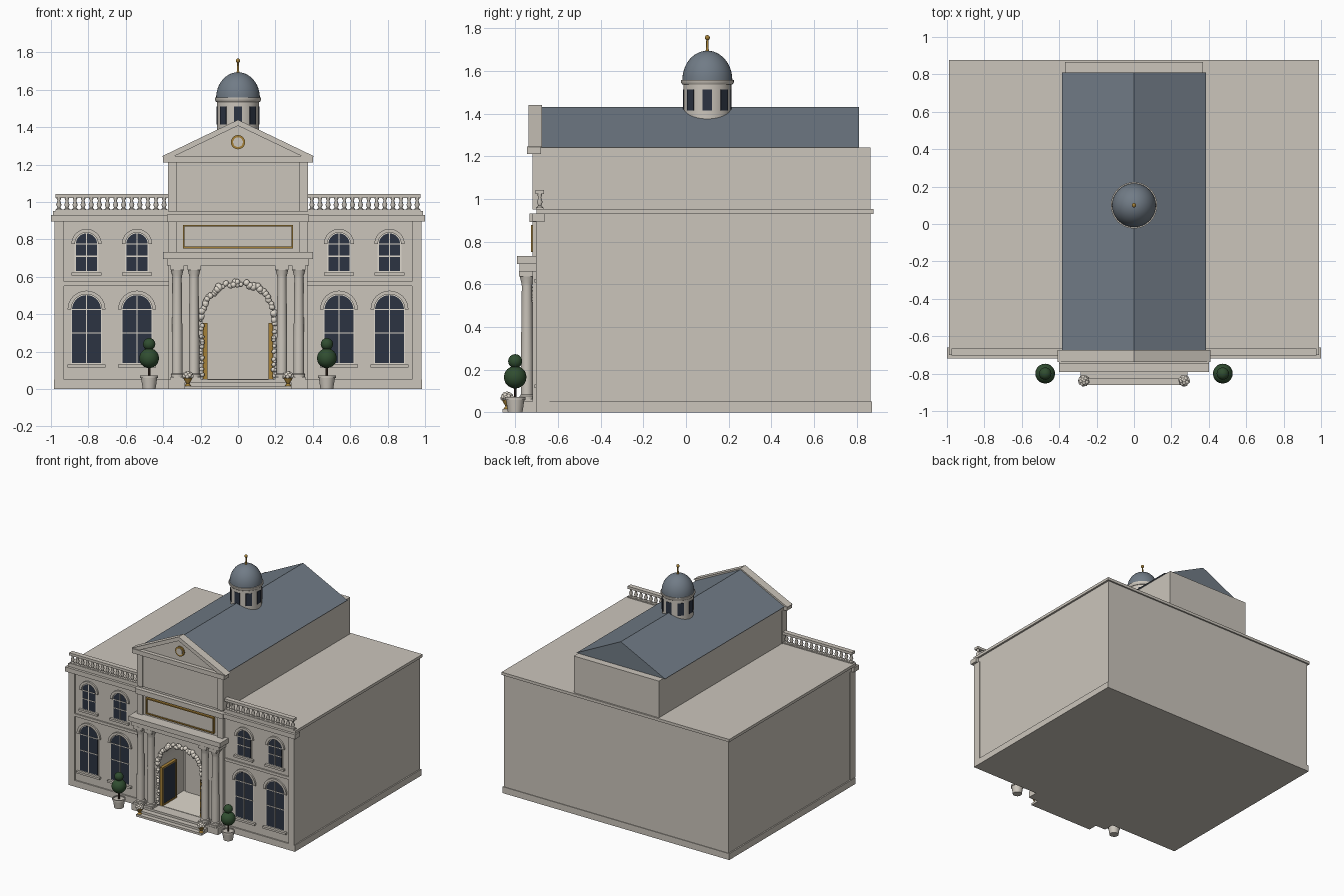
import bpy, bmesh, math, random
from mathutils import Matrix, Vector

random.seed(4)
if "Cube" in bpy.data.objects:
    bpy.data.objects.remove(bpy.data.objects["Cube"], do_unlink=True)


def material(name, *rgb):
    m = bpy.data.materials.new(name)
    m.use_nodes = True
    m.diffuse_color = (*rgb, 1)
    m.node_tree.nodes["Principled BSDF"].inputs["Base Color"].default_value = (*rgb, 1)
    return m


STONE = material("warm stone", 0.60, 0.56, 0.50)
CREAM = material("pale cream", 0.74, 0.69, 0.61)
SLATE = material("slate blue", 0.165, 0.2, 0.24)
GLASS = material("dark glass", 0.025, 0.034, 0.055)
GOLD = material("gold", 0.38, 0.22, 0.04)
GREEN = material("leaf green", 0.03, 0.075, 0.03)
BARK = material("dark bark", 0.05, 0.03, 0.02)


def finish(name, bm, mat, smooth=False):
    bmesh.ops.recalc_face_normals(bm, faces=bm.faces)
    me = bpy.data.meshes.new(name)
    bm.to_mesh(me)
    bm.free()
    me.materials.append(mat)
    if smooth:
        me.shade_smooth()
        me.set_sharp_from_angle(angle=0.7)
    ob = bpy.data.objects.new(name, me)
    bpy.context.collection.objects.link(ob)
    return ob


def box(name, x0, x1, y0, y1, z0, z1, mat=STONE):
    bm = bmesh.new()
    mid = Vector((x0 + x1, y0 + y1, z0 + z1)) / 2
    size = Matrix.Diagonal((abs(x1 - x0), y1 - y0, z1 - z0, 1))
    bmesh.ops.create_cube(bm, size=1, matrix=Matrix.Translation(mid) @ size)
    return finish(name, bm, mat)


def prism(name, pts, y0, y1, mat=STONE):
    # Extrude an x-z outline along y
    bm = bmesh.new()
    face = bm.faces.new([bm.verts.new((x, y0, z)) for x, z in pts])
    new = bmesh.ops.extrude_face_region(bm, geom=[face])["geom"]
    bmesh.ops.translate(bm, vec=(0, y1 - y0, 0),
                        verts=[v for v in new if isinstance(v, bmesh.types.BMVert)])
    return finish(name, bm, mat)


def lathe(name, profile, loc, mat=STONE, sides=24):
    bm = bmesh.new()
    vs = [bm.verts.new((r, 0, z)) for r, z in profile]
    es = [bm.edges.new(p) for p in zip(vs, vs[1:])]
    bmesh.ops.spin(bm, geom=vs + es, axis=(0, 0, 1), cent=(0, 0, 0),
                   angle=math.tau, steps=sides)
    bmesh.ops.remove_doubles(bm, verts=bm.verts, dist=0.0003)
    ob = finish(name, bm, mat, True)
    ob.location = loc
    return ob


def balls(name, items, mat, detail=2):
    bm = bmesh.new()
    for loc, r in items:
        bmesh.ops.create_icosphere(bm, subdivisions=detail, radius=r,
                                   matrix=Matrix.Translation(loc))
    return finish(name, bm, mat, True)


def arc(cx, cz, r, n=20):
    # Half circle from left to right
    return [(cx - r * math.cos(math.pi * i / n), cz + r * math.sin(math.pi * i / n))
            for i in range(n + 1)]


def arched(cx, z0, spring, r):
    return [(cx - r, z0)] + arc(cx, spring, r) + [(cx + r, z0)]


def frame(name, x0, x1, y0, y1, z0, z1, w, mat):
    box(name + "_bottom", x0, x1, y0, y1, z0, z0 + w, mat)
    box(name + "_top", x0, x1, y0, y1, z1 - w, z1, mat)
    box(name + "_left", x1 - w, x1, y0, y1, z0 + w, z1 - w, mat)
    box(name + "_right", x0, x0 + w, y0, y1, z0 + w, z1 - w, mat)


WALL = -0.69

# Main body with arched vestibule
box("plinth", -0.985, 0.985, -0.70, 0.87, 0, 0.05)
body = box("body", -0.975, 0.975, WALL, 0.865, 0.05, 0.93)
cutter = prism("vestibule_cutter", arched(0, 0.04, 0.37, 0.19), -0.8, -0.40)
cutter.hide_render = True
mod = body.modifiers.new("vestibule", "BOOLEAN")
mod.operation, mod.object, mod.solver = "DIFFERENCE", cutter, "EXACT"
bpy.context.view_layer.objects.active = body
bpy.ops.object.modifier_apply(modifier=mod.name)
bpy.data.objects.remove(cutter, do_unlink=True)
box("vestibule_floor", -0.19, 0.19, -0.70, -0.40, 0.049, 0.053, CREAM)
box("inner_wall_panel", -0.17, 0.17, -0.408, -0.399, 0.053, 0.36)
box("flat_roof", -0.99, 0.99, -0.70, 0.877, 0.93, 0.952)
box("front_cornice", -1.0, 1.0, -0.72, -0.66, 0.895, 0.931)
box("centre_cornice", -0.38, 0.38, -0.732, -0.67, 0.892, 0.932)

# Central bay and upper hall
prism("centre_wall", [(-0.37, 0.05), (-0.37, 0.895), (0.37, 0.895), (0.37, 0.05)]
      + arched(0, 0.05, 0.37, 0.19)[::-1], -0.705, WALL)
box("upper_hall", -0.37, 0.37, -0.71, 0.865, 0.95, 1.24)
prism("hall_roof", [(-0.385, 1.24), (0, 1.43), (0.385, 1.24)], -0.68, 0.81, SLATE)
box("pediment_cornice", -0.40, 0.40, -0.745, -0.68, 1.21, 1.245)
prism("pediment_field", [(-0.39, 1.24), (0, 1.425), (0.39, 1.24)], -0.715, -0.675)
prism("pediment_rake", [(-0.41, 1.243), (0, 1.44), (0.41, 1.243),
                        (0.345, 1.243), (0, 1.408), (-0.345, 1.243)], -0.738, -0.675)

# Round medallion in the pediment
for nm, r, d, mat in (("medallion_ring", 0.038, 0.726, GOLD), ("medallion", 0.026, 0.73, STONE)):
    prism(nm, [(r * math.cos(math.tau * i / 28), 1.32 + r * math.sin(math.tau * i / 28))
               for i in range(28)], -d, -0.71, mat)

# Sign panel
box("sign_panel", -0.29, 0.29, -0.718, -0.70, 0.755, 0.875)
frame("sign_frame", -0.295, 0.295, -0.727, -0.70, 0.752, 0.878, 0.009, GOLD)

# Portico and steps
box("portico_floor", -0.375, 0.375, -0.785, WALL, 0, 0.05)
box("upper_step", -0.285, 0.285, -0.825, -0.78, 0, 0.034)
box("lower_step", -0.285, 0.285, -0.86, -0.78, 0, 0.017)
box("entablature", -0.38, 0.38, -0.78, WALL, 0.66, 0.70)
box("entablature_cap", -0.40, 0.40, -0.792, WALL, 0.695, 0.732)

# Windows: width and heights per storey
storeys = (("lower", 0.14, 0.425, 0.077, 0.30, 0.115), ("upper", 0.63, 0.775, 0.057, 0.71, 0.608))
baluster = [(0, 0), (0.015, 0), (0.015, 0.008), (0.008, 0.014), (0.014, 0.03),
            (0.007, 0.052), (0.012, 0.064), (0.012, 0.07), (0, 0.07)]
column = [(0, 0), (0.034, 0), (0.034, 0.015), (0.028, 0.022), (0.028, 0.2), (0.024, 0.53),
          (0.026, 0.545), (0.034, 0.575), (0, 0.575)]

for side, s in (("left", 1), ("right", -1)):
    # Pilasters and string courses
    box(side + "_corner_pilaster", s * 0.93, s * 0.98, -0.703, -0.64, 0.05, 0.895)
    box(side + "_centre_pilaster", s * 0.328, s * 0.372, -0.72, WALL, 0.05, 0.895)
    box(side + "_hall_pilaster", s * 0.328, s * 0.374, -0.72, -0.66, 0.95, 1.21)
    box(side + "_string_course", s * 0.37, s * 0.93, -0.70, WALL, 0.552, 0.574)

    for cx in (s * 0.54, s * 0.81):
        for nm, z0, spring, r, bar, sill in storeys:
            nm = side + "_" + nm
            prism(nm + "_window_frame", arched(cx, z0 - 0.006, spring, r + 0.007), -0.693, WALL, CREAM)
            prism(nm + "_window_glass", arched(cx, z0, spring, r), -0.695, WALL, GLASS)
            prism(nm + "_window_hood", arc(cx, spring, r + 0.024) + arc(cx, spring, r + 0.005)[::-1],
                  -0.703, WALL)
            box(nm + "_window_mullion", cx - 0.003, cx + 0.003, -0.699, WALL, z0, spring + r, CREAM)
            for z in (bar, spring):
                box(nm + "_window_bar", cx - r, cx + r, -0.698, WALL, z - 0.003, z + 0.003, CREAM)
            box(nm + "_window_sill", cx - r - 0.024, cx + r + 0.024, -0.71, WALL, sill, sill + 0.016)

    # Roof balustrade
    x0, x1 = s * 0.372, s * 0.975
    box(side + "_balustrade_foot", x0, x1, -0.702, -0.668, 0.951, 0.96)
    box(side + "_balustrade_rail", x0, x1, -0.704, -0.666, 1.022, 1.042)
    post = lathe(side + "_balusters", baluster, (s * 0.395, -0.685, 0.955), STONE, 10)
    rep = post.modifiers.new("repeat", "ARRAY")
    rep.count, rep.use_relative_offset, rep.use_constant_offset = 14, False, True
    rep.constant_offset_displace = (s * 0.0433, 0, 0)

    # Paired columns
    for cx in (s * 0.325, s * 0.235):
        box(side + "_column_base", cx - 0.037, cx + 0.037, -0.782, -0.708, 0.05, 0.064)
        lathe(side + "_column", column, (cx, -0.745, 0.062))
        box(side + "_column_capital", cx - 0.036, cx + 0.036, -0.781, -0.709, 0.637, 0.662)

    # Open door leaf with gilt edging
    xa, xb = sorted((s * 0.166, s * 0.182))
    box(side + "_door_leaf", xa, xb, -0.70, -0.53, 0.054, 0.35, GLASS)
    xa, xb = sorted((s * 0.162, s * 0.186))
    for y in (-0.704, -0.537):
        box(side + "_door_stile", xa, xb, y, y + 0.011, 0.054, 0.354, GOLD)
    for z in (0.054, 0.343):
        box(side + "_door_rail", xa, xb, -0.704, -0.526, z, z + 0.011, GOLD)

    # Topiary in a pot
    spot = Vector((s * 0.475, -0.80, 0))
    lathe(side + "_pot", [(0, 0), (0.034, 0), (0.043, 0.058), (0.048, 0.058),
                          (0.048, 0.072), (0.04, 0.072), (0.04, 0.064), (0, 0.064)], spot)
    lathe(side + "_trunk", [(0, 0.06), (0.006, 0.06), (0.006, 0.22), (0, 0.22)], spot, BARK, 8)
    balls(side + "_topiary", [(spot + Vector((0, 0, 0.165)), 0.053),
                              (spot + Vector((0, 0, 0.24)), 0.033)], GREEN, 3)

    # Gilt urn of flowers on the step
    spot = Vector((s * 0.268, -0.838, 0.017))
    lathe(side + "_urn", [(0, 0), (0.017, 0), (0.008, 0.012), (0.022, 0.036),
                          (0.024, 0.042), (0, 0.042)], spot, GOLD, 14)
    blooms = []
    for i in range(18):
        a, h = i * 2.4, 1 - i / 13
        w = math.sqrt(max(0, 1 - h * h)) * 0.021
        blooms.append((spot + Vector((w * math.cos(a), w * math.sin(a), 0.052 + 0.018 * h)), 0.011))
    balls(side + "_urn_flowers", blooms, CREAM)

# Flower garland around the entrance
path = arc(0, 0.37, 0.196, 30)
path += [(s * 0.194, 0.08 + 0.029 * i) for s in (-1, 1) for i in range(10)]
garland = []
for x, z in path:
    big = 0.018 if z > 0.37 else 0.012
    for k in range(2):
        garland.append((Vector((x + random.uniform(-0.007, 0.007), -0.712 - random.random() * 0.01,
                                z + random.uniform(-0.01, 0.01))), big * random.uniform(0.65, 1.1)))
balls("entrance_garland", garland, CREAM)

# Cupola
hub = Vector((0, 0.1, 0))
lathe("cupola_drum", [(0, 1.3), (0.112, 1.3), (0.112, 1.54), (0, 1.54)], hub, STONE, 40)
lathe("cupola_cornice", [(0, 1.535), (0.116, 1.535), (0.124, 1.545), (0.124, 1.558), (0, 1.558)],
      hub, STONE, 40)
lathe("cupola_dome", [(0, 1.555)] + [(0.117 * math.cos(math.pi * i / 24),
      1.557 + 0.137 * math.sin(math.pi * i / 24)) for i in range(13)], hub, SLATE, 40)
for i in range(8):
    pane = box("cupola_window", -0.022, 0.022, -0.114, -0.106, 1.415, 1.512, GLASS)
    pane.location = hub
    pane.rotation_euler.z = i * math.tau / 8
lathe("finial_rod", [(0, 1.685), (0.013, 1.685), (0.006, 1.70), (0.005, 1.75), (0, 1.75)],
      hub, GOLD, 12)
balls("finial_ball", [(hub + Vector((0, 0, 1.755)), 0.012)], GOLD, 3)
